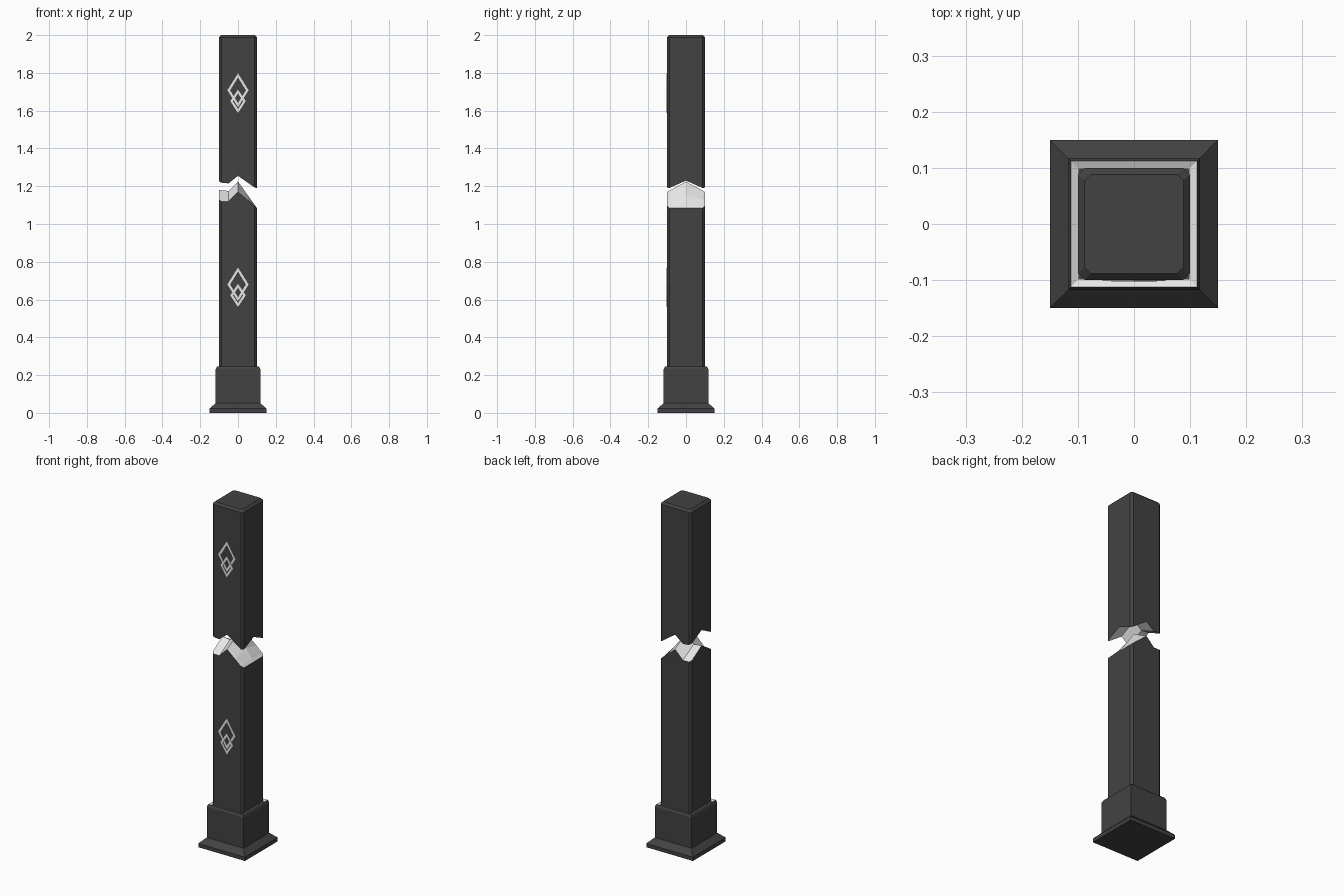
import bpy, bmesh

cube = bpy.data.objects.get("Cube")
if cube:
    bpy.data.objects.remove(cube, do_unlink=True)


def material(name, value):
    mat = bpy.data.materials.new(name)
    mat.use_nodes = True
    color = (value, value, value, 1)
    mat.diffuse_color = color
    mat.node_tree.nodes["Principled BSDF"].inputs["Base Color"].default_value = color
    return mat


DARK = material("charcoal stone", 0.055)
PALE = material("pale stone", 0.82)


def finish(bm, name, mats):
    bmesh.ops.remove_doubles(bm, verts=bm.verts, dist=0.0001)
    bmesh.ops.recalc_face_normals(bm, faces=bm.faces)
    mesh = bpy.data.meshes.new(name)
    bm.to_mesh(mesh)
    bm.free()
    for mat in mats:
        mesh.materials.append(mat)
    obj = bpy.data.objects.new(name, mesh)
    bpy.context.collection.objects.link(obj)
    return obj


HALF, CHAMFER = 0.1, 0.012
INNER = HALF - CHAMFER


def lerp_profile(points, x):
    for (xa, za), (xb, zb) in zip(points, points[1:]):
        if x <= xb:
            return za + (zb - za) * (x - xa) / (xb - xa)
    return points[-1][1]


# Shaft half: a jagged broken surface whose rim is drawn out to a flat end
def shaft(name, edge_profile, ridge_profile, end_z, end_chamfer):
    bm = bmesh.new()
    xs = (-HALF, -INNER, -0.05, 0, 0.05, INNER, HALF)
    ys = (-HALF, -INNER, 0, INNER, HALF)
    verts = {}
    for x in xs:
        for y in ys:
            if abs(x) == HALF and abs(y) == HALF:
                continue
            side, mid = lerp_profile(edge_profile, x), lerp_profile(ridge_profile, x)
            z = mid + (side - mid) * abs(y) / HALF
            verts[x, y] = bm.verts.new((x, y, z))
    for xa, xb in zip(xs, xs[1:]):
        for ya, yb in zip(ys, ys[1:]):
            corners = ((xa, ya), (xb, ya), (xb, yb), (xa, yb))
            face = bm.faces.new([verts[c] for c in corners if c in verts])
            face.material_index = 1

    def draw_out(edges, z, scale):
        new = bmesh.ops.extrude_edge_only(bm, edges=edges)["geom"]
        for v in (g for g in new if isinstance(g, bmesh.types.BMVert)):
            v.co = (v.co.x * scale, v.co.y * scale, z)
        for f in (g for g in new if isinstance(g, bmesh.types.BMFace)):
            f.material_index = 0
        return [e for e in bm.edges if e.is_boundary]

    rim = draw_out([e for e in bm.edges if e.is_boundary], end_z - end_chamfer, 1)
    if end_chamfer:
        rim = draw_out(rim, end_z, INNER / HALF)
    for face in bmesh.ops.edgeloop_fill(bm, edges=rim)["faces"]:
        face.material_index = 0
    return finish(bm, name, (DARK, PALE))


shaft("lower_shaft",
      ((-HALF, 1.12), (-0.05, 1.12), (0, 1.17), (HALF, 1.085)),
      ((-HALF, 1.18), (-0.05, 1.175), (0, 1.225), (HALF, 1.085)),
      0.2, 0)
shaft("upper_shaft",
      ((-HALF, 1.22), (-0.05, 1.215), (0, 1.255), (HALF, 1.185)),
      ((-HALF, 1.27), (-0.05, 1.265), (0, 1.305), (HALF, 1.23)),
      2.0, CHAMFER)


# Square base: stacked rings, with a pale dished ledge round the shaft
def square_base(name, levels):
    bm = bmesh.new()
    rings = [[bm.verts.new((sx * h, sy * h, z))
              for sx, sy in ((-1, -1), (1, -1), (1, 1), (-1, 1))]
             for h, z in levels]
    for level, (low, high) in enumerate(zip(rings, rings[1:])):
        for i in range(4):
            j = (i + 1) % 4
            face = bm.faces.new((low[i], low[j], high[j], high[i]))
            face.material_index = int(level == len(rings) - 2)
    bm.faces.new(rings[0])
    bm.faces.new(rings[-1])
    return finish(bm, name, (DARK, PALE))


square_base("base", ((0.15, 0), (0.15, 0.022), (0.118, 0.053),
                     (0.118, 0.232), (0.112, 0.245), (0.099, 0.239)))


# Diamond outline plates on the front face
def diamond(name, half_w, half_h, z, depth):
    bm = bmesh.new()
    shrink = 1 - 0.014 / half_w
    around = ((0, 1), (1, 0), (0, -1), (-1, 0))

    def loop(scale):
        return [bm.verts.new((a * half_w * scale, -HALF + 0.001, z + b * half_h * scale))
                for a, b in around]

    outer, inner = loop(1), loop(shrink)
    faces = [bm.faces.new((outer[i], outer[(i + 1) % 4], inner[(i + 1) % 4], inner[i]))
             for i in range(4)]
    new = bmesh.ops.extrude_face_region(bm, geom=faces, use_keep_orig=True)["geom"]
    for v in (g for g in new if isinstance(g, bmesh.types.BMVert)):
        v.co.y -= depth
    return finish(bm, name, (PALE,))


for label, z in (("lower", 0.68), ("upper", 1.708)):
    diamond(label + "_large_diamond", 0.056, 0.09, z, 0.003)
    diamond(label + "_small_diamond", 0.041, 0.062, z - 0.058, 0.0035)
